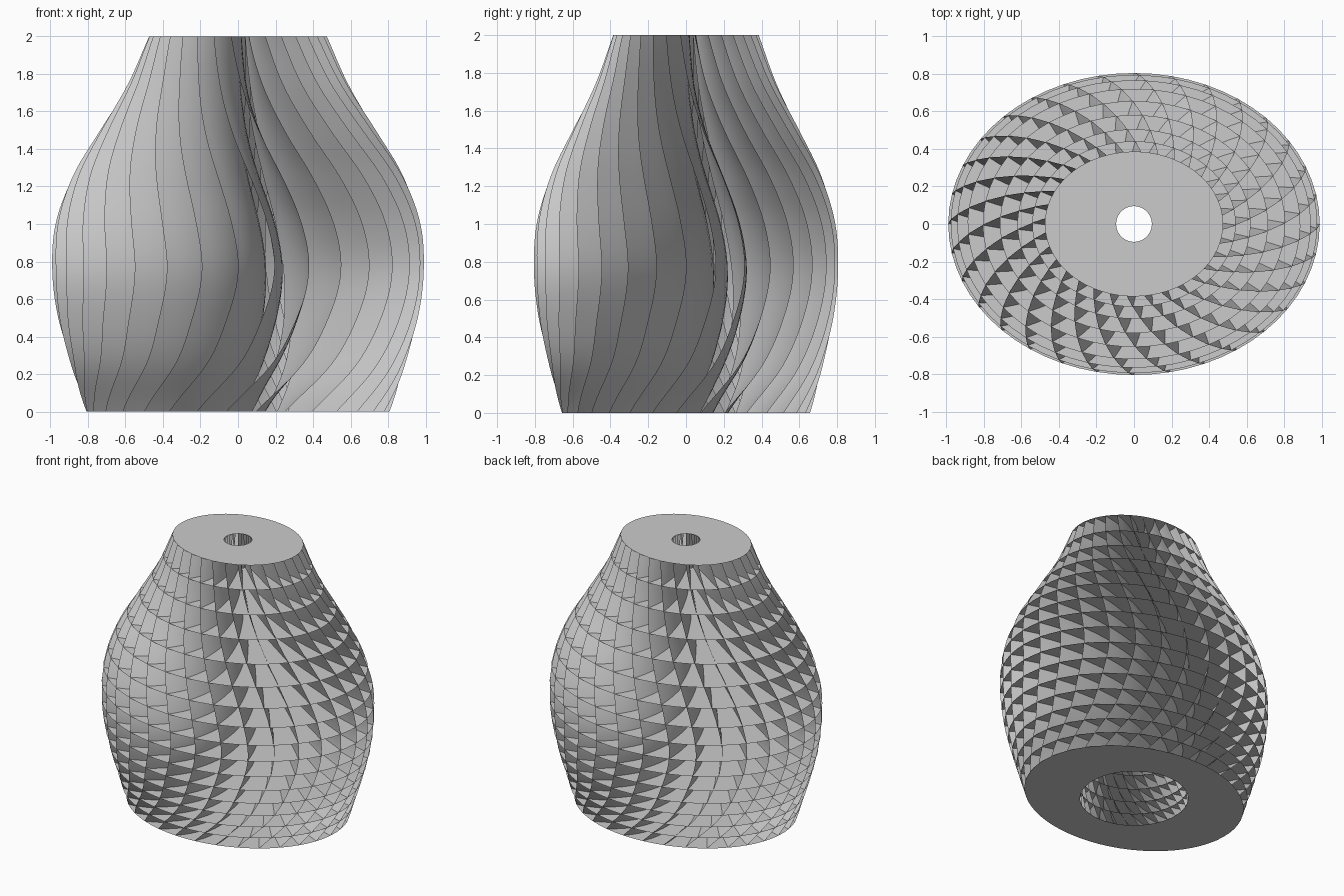
import bpy, bmesh, math

cube = bpy.data.objects.get("Cube")
if cube:
    bpy.data.objects.remove(cube, do_unlink=True)

HEIGHT = 2.0
BLADES = 32
LEVELS = 16
DEPTH_RATIO = 0.813

# Values at nine evenly spaced heights, bottom to top
OUTER = [0.81, 0.89, 0.96, 0.99, 0.973, 0.885, 0.735, 0.585, 0.475]
INNER = [0.37, 0.365, 0.345, 0.315, 0.275, 0.23, 0.18, 0.135, 0.095]
TWIST = [-27, -11, -3.5, 0, -2, -7, -14, -21, -27]
LEAN = [20, 22, 24, 23, 20, 15, 12, 10, 10]


def sample(values, z):
    """Smooth curve through evenly spaced values."""
    u = z / HEIGHT * (len(values) - 1)
    i = min(int(u), len(values) - 2)
    t = u - i
    b, c = values[i], values[i + 1]
    a = values[i - 1] if i > 0 else 2 * b - c
    d = values[i + 2] if i + 2 < len(values) else 2 * c - b
    return b + 0.5 * t * (c - a + t * (2 * a - 5 * b + 4 * c - d
                                       + t * (3 * (b - c) + d - a)))


def spiral_point(angle, z, t):
    """Point on a spiral from the oval skin (t = 0) to the round well (t = 1)."""
    outer, inner = sample(OUTER, z), sample(INNER, z)
    r = outer + (inner - outer) * t
    angle += math.tan(math.radians(sample(LEAN, z))) * math.log(outer / r)
    depth = DEPTH_RATIO + (1 - DEPTH_RATIO) * t
    return (r * math.cos(angle), r * depth * math.sin(angle), z)


def bridge(bm, row_a, row_b, smooth, closed=False):
    count = len(row_a)
    for k in range(count if closed else count - 1):
        n = (k + 1) % count
        face = bm.faces.new((row_a[k], row_a[n], row_b[n], row_b[k]))
        face.smooth = smooth


def finish(bm, name, material):
    mesh = bpy.data.meshes.new(name)
    bm.to_mesh(mesh)
    bm.free()
    mesh.materials.append(material)
    obj = bpy.data.objects.new(name, mesh)
    bpy.context.collection.objects.link(obj)
    return obj


grey = bpy.data.materials.new("light_grey")
grey.use_nodes = True
colour = (0.6, 0.6, 0.6, 1.0)
grey.diffuse_color = colour
grey.node_tree.nodes["Principled BSDF"].inputs["Base Color"].default_value = colour

# Thin curved blades, spiralling from the outer skin to the central well
ROWS, COLUMNS = 48, 8
bm = bmesh.new()
for i in range(BLADES):
    previous = None
    for j in range(ROWS + 1):
        z = HEIGHT * j / ROWS
        angle = math.tau * i / BLADES + math.radians(sample(TWIST, z))
        row = [bm.verts.new(spiral_point(angle, z, 1 - k / COLUMNS))
               for k in range(COLUMNS + 1)]
        if previous:
            bridge(bm, previous, row, True)
        previous = row
finish(bm, "twisted_blades", grey)

# Thin level rings between the blades, closer together towards the base
SEGMENTS = BLADES * 2
for level in range(LEVELS + 1):
    u = level / LEVELS
    z = HEIGHT * u * (0.7 + 0.3 * u)
    bm = bmesh.new()
    turn = math.radians(sample(TWIST, z))
    angles = [turn + math.tau * k / SEGMENTS for k in range(SEGMENTS)]
    outer = [bm.verts.new(spiral_point(a, z, 0)) for a in angles]
    inner = [bm.verts.new(spiral_point(a, z, 1)) for a in angles]
    bridge(bm, outer, inner, False, closed=True)
    if level == 0:
        bmesh.ops.reverse_faces(bm, faces=bm.faces[:])
    name = {0: "base_ring", LEVELS: "top_ring"}.get(level, f"level_ring_{level}")
    finish(bm, name, grey)
